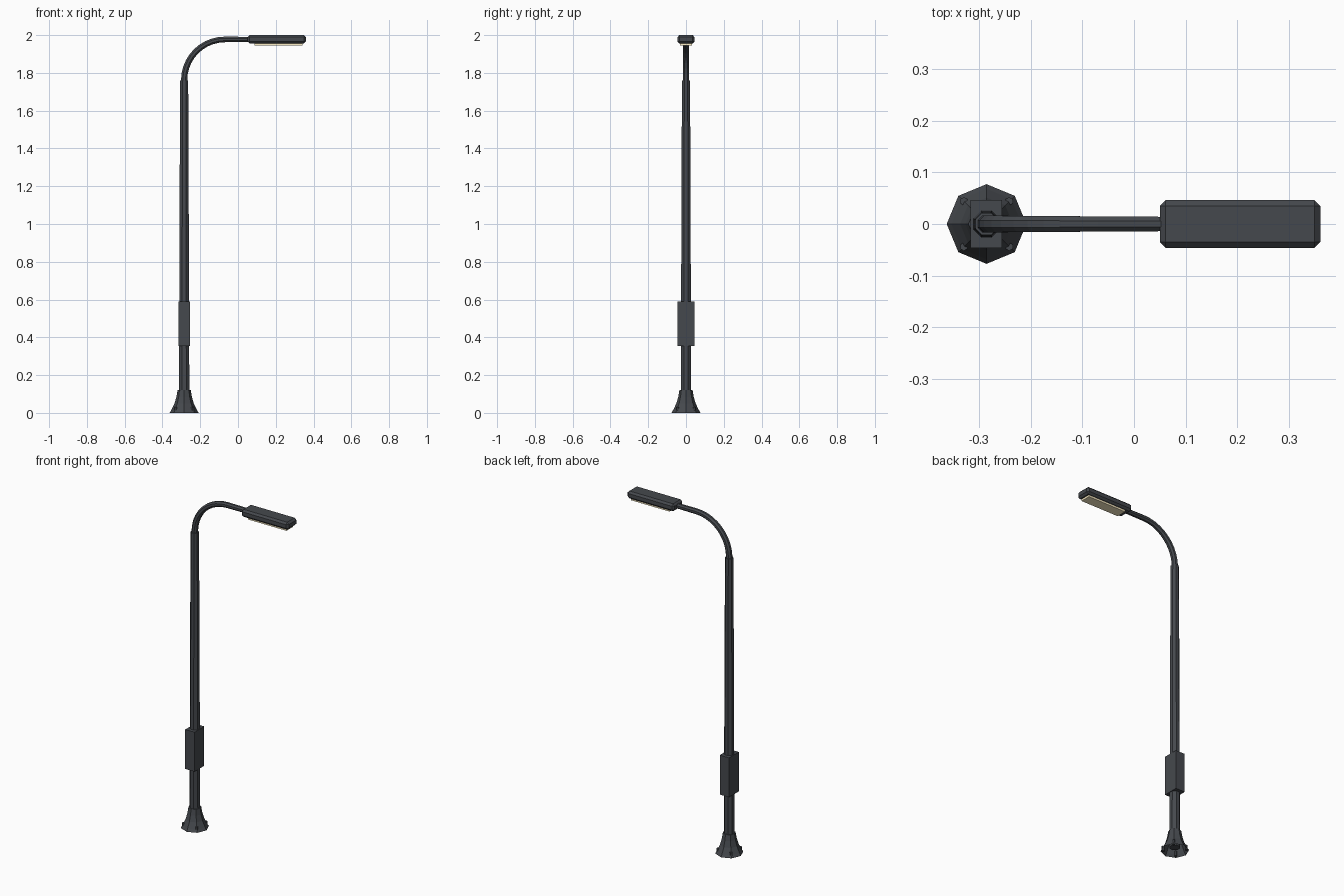
import bpy, bmesh
from math import cos, sin, pi
from mathutils import Vector

if "Cube" in bpy.data.objects:
    bpy.data.objects.remove(bpy.data.objects["Cube"])

PX = -0.285  # pole axis


def material(name, color):
    m = bpy.data.materials.new(name)
    m.diffuse_color = color
    m.use_nodes = True
    m.node_tree.nodes["Principled BSDF"].inputs["Base Color"].default_value = m.diffuse_color
    return m


DARK = material("dark_metal", (0.06, 0.066, 0.075, 1))
GLOW = material("lamp_glass", (1.0, 0.88, 0.58, 1))


def finish(name, bm, mat=DARK):
    bmesh.ops.recalc_face_normals(bm, faces=bm.faces)
    me = bpy.data.meshes.new(name)
    bm.to_mesh(me)
    bm.free()
    me.materials.append(mat)
    ob = bpy.data.objects.new(name, me)
    bpy.context.collection.objects.link(ob)
    return ob


def tube(name, stations, sides=8, caps=(True, True), phase=0.0):
    """Skin rings along stations of (x, z, tilt, radius) in the xz plane."""
    bm = bmesh.new()
    rings = []
    for x, z, tilt, r in stations:
        u = Vector((cos(tilt), 0, -sin(tilt)))
        v = Vector((0, 1, 0))
        rings.append([bm.verts.new(Vector((x, 0, z)) + r * (cos(a) * u + sin(a) * v))
                      for a in (phase + 2 * pi * i / sides for i in range(sides))])
    for a, b in zip(rings, rings[1:]):
        for i in range(sides):
            j = (i + 1) % sides
            bm.faces.new((a[i], a[j], b[j], b[i]))
    if caps[0]:
        bm.faces.new(rings[0])
    if caps[1]:
        bm.faces.new(rings[-1])
    return finish(name, bm)


def box(name, lo, hi, mat=DARK, bevel=0.0):
    bm = bmesh.new()
    bmesh.ops.create_cube(bm, size=1)
    for v in bm.verts:
        v.co = [(a + b) / 2 + c * (b - a) for a, b, c in zip(lo, hi, v.co)]
    if bevel:
        bmesh.ops.bevel(bm, geom=bm.edges[:], offset=bevel, segments=1,
                        profile=0.5, affect='EDGES')
    return finish(name, bm, mat)


# Flared octagonal foot, open underneath
tube("base_flare", [(PX, z, 0, r) for z, r in
     ((0, 0.077), (0.015, 0.068), (0.05, 0.051), (0.085, 0.041), (0.12, 0.035))],
     caps=(False, True))

# Anchor bolts around the foot
for i in range(4):
    a = pi / 4 + i * pi / 2
    bm = bmesh.new()
    bmesh.ops.create_cone(bm, cap_ends=True, segments=6, radius1=0.008,
                          radius2=0.008, depth=0.028)
    bmesh.ops.translate(bm, verts=bm.verts,
                        vec=(PX + 0.062 * cos(a), 0.062 * sin(a), 0.016))
    finish(f"anchor_bolt_{i + 1}", bm)

# Tapered pole
tube("pole", [(PX, z, 0, r) for z, r in
     ((0.02, 0.030), (0.29, 0.029), (0.85, 0.027), (1.4, 0.025), (1.76, 0.023))],
     phase=pi / 8)

# Control box on the pole
box("control_box", (-0.316, -0.046, 0.355), (-0.255, 0.046, 0.59))

# Curved arm: quarter circle, then straight into the lamp head
R, STEPS = 0.215, 10
path = [(PX, 1.74, 0, 0.018)]
for i in range(STEPS + 1):
    t = pi / 2 * i / STEPS
    path.append((PX + R - R * cos(t), 1.762 + R * sin(t), t, 0.018 - 0.002 * i / STEPS))
path.append((0.07, 1.977, pi / 2, 0.015))
tube("arm", path, phase=pi / 8)

# Lamp head and lit panel
box("lamp_head", (0.05, -0.046, 1.956), (0.36, 0.046, 2.0), bevel=0.011)
box("lamp_panel", (0.088, -0.031, 1.945), (0.341, 0.031, 1.96), GLOW)
